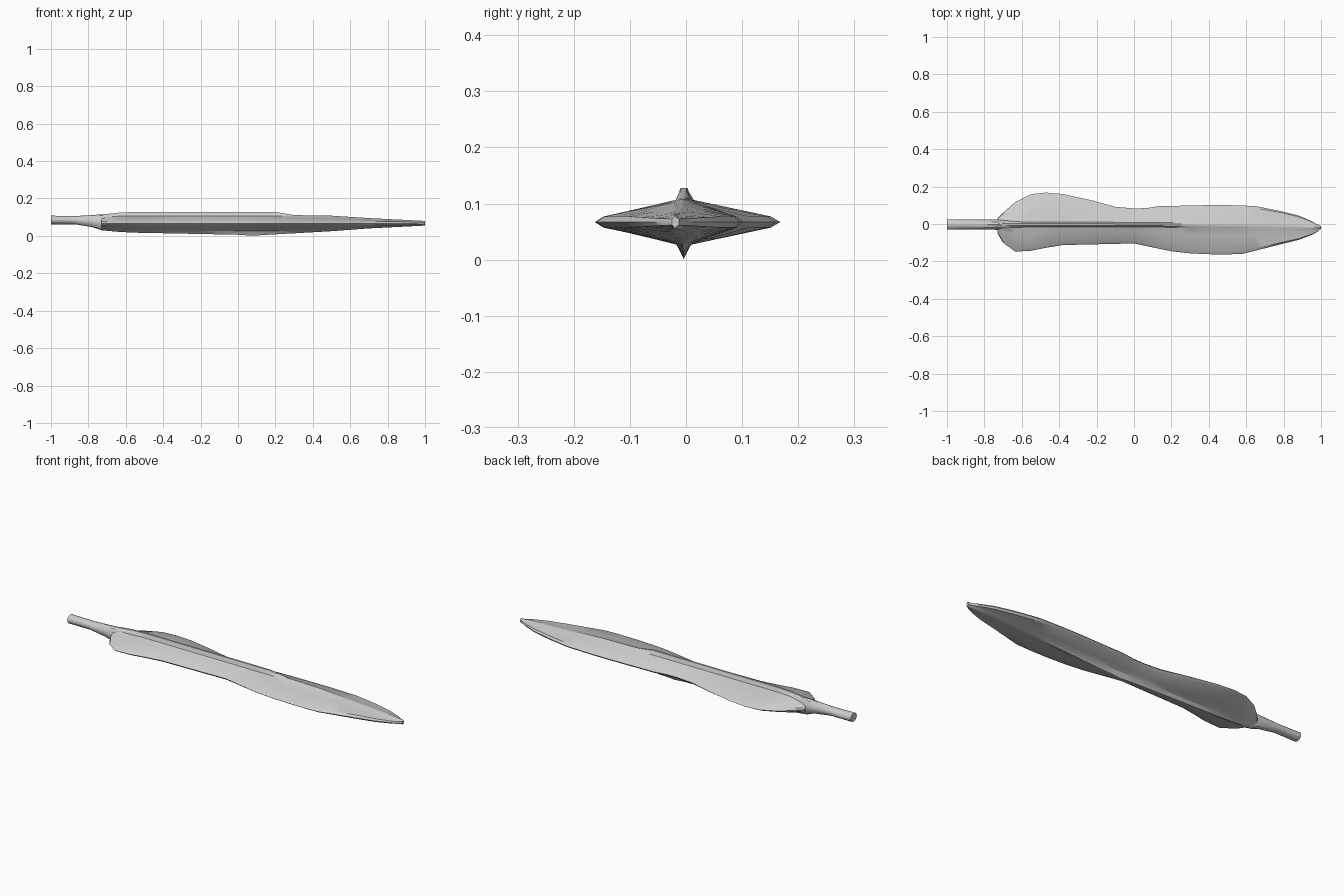
import bpy, bmesh, math

if "Cube" in bpy.data.objects:
    bpy.data.objects.remove(bpy.data.objects["Cube"])

def interp(table, x):
    for (x0, v0), (x1, v1) in zip(table, table[1:]):
        if x <= x1:
            return v0 + (v1 - v0) * max(0, x - x0) / (x1 - x0)
    return table[-1][1]

def loft(name, rings):
    bm = bmesh.new()
    loops = [[bm.verts.new(p) for p in r] for r in rings]
    n = len(loops[0])
    for a, b in zip(loops, loops[1:]):
        for i in range(n):
            bm.faces.new((a[i], a[(i + 1) % n], b[(i + 1) % n], b[i]))
    bm.faces.new(loops[0])
    bm.faces.new(loops[-1])
    bmesh.ops.recalc_face_normals(bm, faces=bm.faces)
    me = bpy.data.meshes.new(name)
    bm.to_mesh(me)
    bm.free()
    ob = bpy.data.objects.new(name, me)
    bpy.context.collection.objects.link(ob)
    bpy.context.view_layer.objects.active = ob
    ob.select_set(True)
    bpy.ops.object.shade_smooth_by_angle(angle=math.radians(30))
    ob.select_set(False)
    return ob

# Blade outlines (x, y) and ridge profiles (x, z)
left = [(-.73, .03), (-.70, .06), (-.63, .122), (-.55, .16), (-.47, .168), (-.38, .16),
        (-.22, .125), (-.1, .092), (0, .083), (.07, .085), (.13, .095), (.4, .101),
        (.5, .101), (.65, .096), (.78, .07), (.88, .045), (.95, .015), (.995, -.012)]
right = [(-.73, -.05), (-.70, -.10), (-.64, -.148), (-.55, -.143), (-.4, -.113), (0, -.104),
         (.2, -.146), (.3, -.157), (.45, -.164), (.58, -.16), (.7, -.13), (.9, -.08),
         (.97, -.05), (1, -.025)]
crest = [(-.73, .114), (-.6, .128), (.2, .128), (.3, .111), (.5, .108), (.7, .095), (1, .08)]
keel = [(-.73, .03), (-.6, .018), (0, .006), (.07, .001), (.2, .008), (.5, .025), (.7, .04), (1, .055)]
spine = [(-.73, -.002), (.4, -.005), (.8, -.011), (1, -.02)]
shoulder = [(-.73, .036), (-.6, .04), (.3, .04), (.5, .036), (.7, .026), (1, .011)]
EDGE_Z = .067

# Blade: concave diamond sections with a raised midrib above and below
def section(x):
    yl, yr, yc = interp(left, x), interp(right, x), interp(spine, x)
    zt, zb, s = interp(crest, x), interp(keel, x), interp(shoulder, x)
    l, r = yl - yc, yr - yc
    def flank(w, sign):
        rib = math.copysign(min(.013, abs(w) * .2), w)
        return [(yc + w * .9, EDGE_Z + sign * min(.010, s * .5)),
                (yc + w * .35, EDGE_Z + sign * s * .75),
                (yc + rib, EDGE_Z + sign * s)]
    pts = [(yl, EDGE_Z)] + flank(l, 1)
    pts += [(yc + min(.005, l * .08), zt), (yc - min(.005, -r * .08), zt)]
    pts += flank(r, 1)[::-1] + [(yr, EDGE_Z)] + flank(r, -1)
    pts += [(yc, zb)] + flank(l, -1)[::-1]
    return [(x, y, z) for y, z in pts]

xs = [-.73, -.70, -.635, -.55, -.47, -.38, -.22, -.1, 0, .07, .13, .2, .3, .4, .5,
      .58, .65, .7, .78, .88, .95, .975, 1]
loft("blade", [section(x) for x in xs])

# Tang: round bar flaring into the blade's midrib
tang = [(-1, .027, .062, .108), (-.87, .026, .062, .106), (-.78, .027, .047, .111),
        (-.73, .028, .031, .115), (-.6, .02, .022, .125), (-.45, .006, .02, .127)]
N = 12
loft("tang", [[(x, -.003 + ry * math.cos(2 * math.pi * i / N),
                (lo + hi) / 2 + (hi - lo) / 2 * math.sin(2 * math.pi * i / N))
               for i in range(N)] for x, ry, lo, hi in tang])
